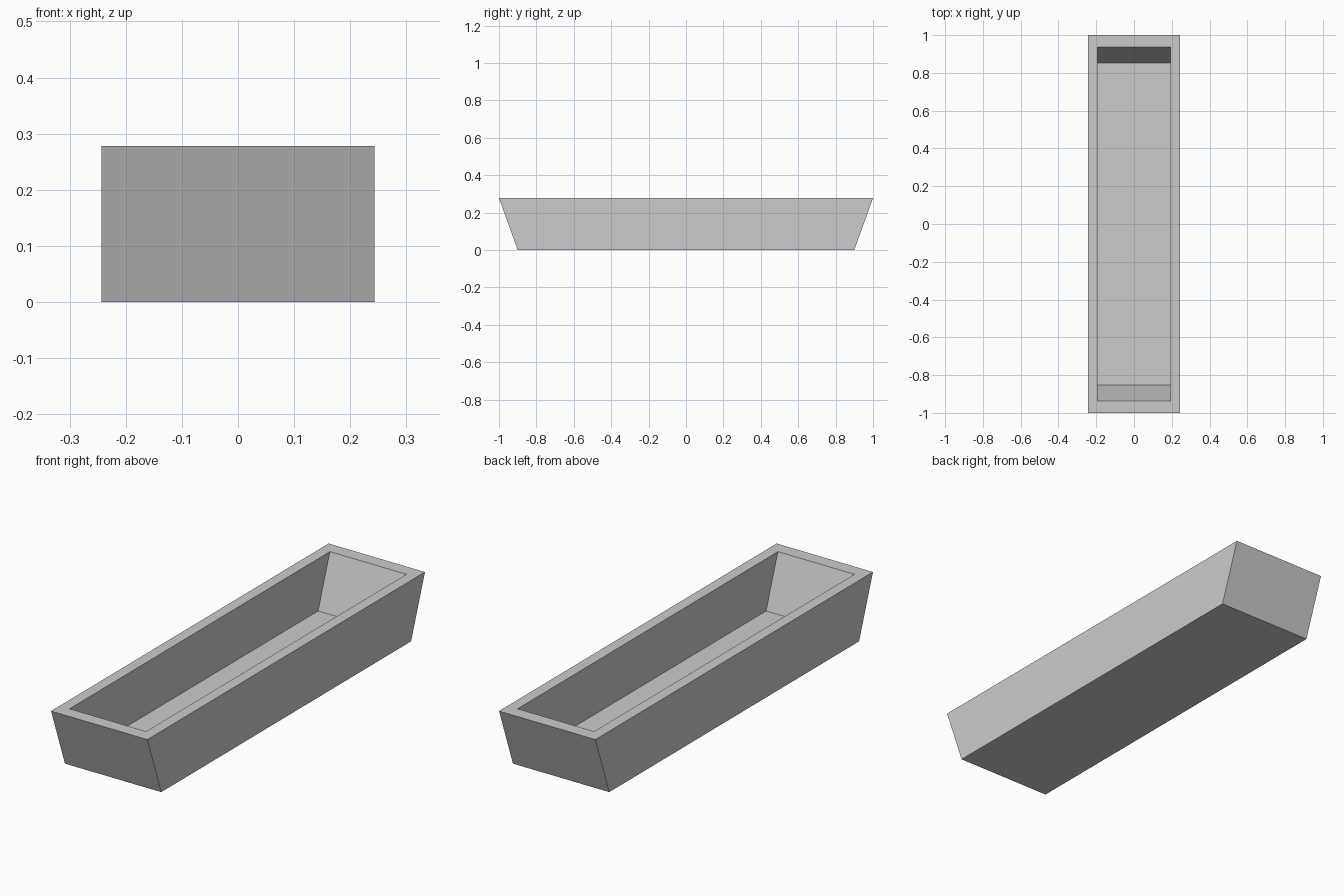
import bpy
import bmesh

cube = bpy.data.objects.get("Cube")
if cube:
    bpy.data.objects.remove(cube, do_unlink=True)

HEIGHT, FLOOR = 0.278, 0.04

# Single plain grey
grey = bpy.data.materials.new("light_grey")
grey.use_nodes = True
colour = (0.6, 0.6, 0.6, 1)
grey.diffuse_color = colour
grey.node_tree.nodes["Principled BSDF"].inputs["Base Color"].default_value = colour


def ring(bm, half_x, half_y, z):
    """Rectangular loop of four vertices at height z."""
    corners = ((-1, -1), (1, -1), (1, 1), (-1, 1))
    return [bm.verts.new((sx * half_x, sy * half_y, z)) for sx, sy in corners]


# Trough: outer base, outer rim, inner rim and inner floor loops bridged in turn
bm = bmesh.new()
loops = [
    ring(bm, 0.243, 0.9, 0),
    ring(bm, 0.243, 1.0, HEIGHT),
    ring(bm, 0.193, 0.938, HEIGHT),
    ring(bm, 0.193, 0.853, FLOOR),
]
for low, high in zip(loops, loops[1:]):
    for i in range(4):
        j = (i + 1) % 4
        bm.faces.new((low[i], low[j], high[j], high[i]))

# Underside and inner floor
bm.faces.new(loops[0][::-1])
bm.faces.new(loops[-1])
bmesh.ops.recalc_face_normals(bm, faces=bm.faces)

mesh = bpy.data.meshes.new("planter_trough")
bm.to_mesh(mesh)
bm.free()
mesh.materials.append(grey)
trough = bpy.data.objects.new("planter_trough", mesh)
bpy.context.collection.objects.link(trough)
